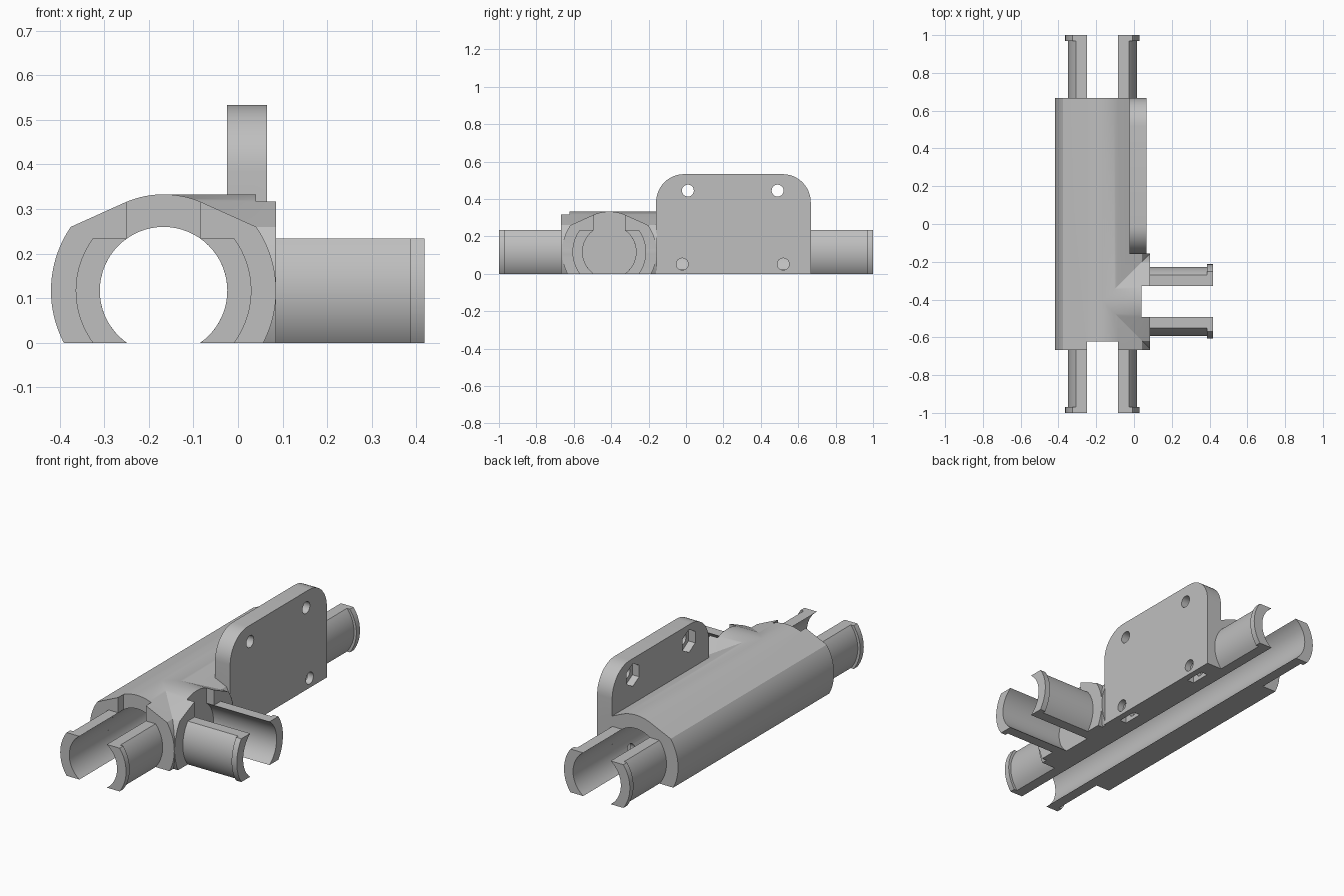
import bpy, bmesh
from math import asin, pi, sin, cos, radians
from mathutils import Vector

cube = bpy.data.objects.get("Cube")
if cube:
    bpy.data.objects.remove(cube)

grey = bpy.data.materials.new("plain grey")
grey.use_nodes = True
grey.diffuse_color = (0.52, 0.52, 0.52, 1)
grey.node_tree.nodes["Principled BSDF"].inputs["Base Color"].default_value = grey.diffuse_color

# Shared dimensions
ZC, XC, YC = 0.117, -0.167, -0.41     # tube height, main tube x, branch tube y
BORE, SHANK, LIP, OUTER, CROWN = 0.143, 0.183, 0.197, 0.2525, 0.216
END, SIDE = 0.667, 0.085              # ends of the main body and the branch body
SLOT, STEP = 0.083, 0.045             # slot half width and depth
LOW = -0.03                           # stock trimmed away at the floor


def arc(radius, start, end, n=24, centre=(0, 0)):
    return [(centre[0] + radius * cos(start + (end - start) * i / n),
             centre[1] + radius * sin(start + (end - start) * i / n)) for i in range(n + 1)]


def prism(name, profile, axis, start, end, centre=(0, 0)):
    """Extrude a 2D profile (sideways, up) along the x or y axis."""
    bm = bmesh.new()
    rings = []
    for t in (start, end):
        ring = []
        for u, v in profile:
            u, v = u + centre[0], v + centre[1]
            ring.append(bm.verts.new((t, u, v) if axis == "x" else (u, t, v)))
        rings.append(ring)
        bm.faces.new(ring)
    for i in range(len(profile)):
        j = (i + 1) % len(profile)
        bm.faces.new((rings[0][i], rings[0][j], rings[1][j], rings[1][i]))
    bmesh.ops.recalc_face_normals(bm, faces=bm.faces)
    mesh = bpy.data.meshes.new(name)
    bm.to_mesh(mesh)
    bm.free()
    mesh.materials.append(grey)
    obj = bpy.data.objects.new(name, mesh)
    bpy.context.collection.objects.link(obj)
    return obj


def box(name, low, high):
    (x0, y0, z0), (x1, y1, z1) = low, high
    return prism(name, [(y0, z0), (y1, z0), (y1, z1), (y0, z1)], "x", x0, x1)


def select(obj):
    bpy.ops.object.select_all(action="DESELECT")
    obj.select_set(True)
    bpy.context.view_layer.objects.active = obj


def combine(obj, tool, operation="DIFFERENCE"):
    mod = obj.modifiers.new("combine", "BOOLEAN")
    mod.operation, mod.solver, mod.object = operation, "EXACT", tool
    select(obj)
    bpy.ops.object.modifier_apply(modifier=mod.name)
    bpy.data.objects.remove(tool)


def smooth(obj):
    select(obj)
    bpy.ops.object.shade_smooth_by_angle(angle=radians(22))


# Housing: round sides, sloped shoulders and a round crown
bottom = asin((LOW - ZC) / OUTER)
shoulder = asin(BORE / OUTER)
crown = asin(SLOT / CROWN)
section = (arc(OUTER, bottom, shoulder) + arc(CROWN, pi / 2 - crown, pi / 2 + crown, 16)
           + arc(OUTER, pi - shoulder, pi - bottom))
body = prism("connector_body", section, "y", -END, END, (XC, ZC))
combine(body, prism("branch_body", section, "x", XC, SIDE, (YC, ZC)), "UNION")
combine(body, box("plate_clearance", (0.06, -0.155, -1), (1, 1, 1)))

# Upright mounting plate with rounded top corners
P0, P1, PY, PTOP, PR = -0.025, 0.065, -0.16, 0.533, 0.15
outline = ([(PY, LOW), (END, LOW)]
           + arc(PR, 0, pi / 2, 12, (END - PR, PTOP - PR))
           + arc(PR, pi / 2, pi, 12, (PY + PR, PTOP - PR)))
combine(body, prism("mounting_plate", outline, "x", P0, P1), "UNION")

# Tube bores
circle = arc(BORE, 0, 2 * pi, 64)[:-1]
combine(body, prism("main_bore", circle, "y", -1.2, 1.2, (XC, ZC)))
combine(body, prism("branch_bore", circle, "x", SIDE - STEP, 0.6, (YC, ZC)))

# Slots in the roof at the front and side openings
combine(body, box("front_slot", (XC - SLOT, -0.8, 0.2), (XC + SLOT, STEP - END, 0.5)))
combine(body, box("side_slot", (SIDE - STEP, YC - SLOT, 0.2), (0.5, YC + SLOT, 0.5)))

# Screw holes with hexagonal nut recesses above and nut slots below
hole = arc(0.032, 0, 2 * pi, 24)[:-1]
hexagon = arc(0.062, pi / 6, pi / 6 + 2 * pi, 6)[:-1]
for y in (0.01, 0.49):
    combine(body, prism("upper_hole", hole, "x", -0.2, 0.2, (y, 0.445)))
    combine(body, prism("nut_recess", hexagon, "x", -0.1, 0.015, (y, 0.445)))
for y in (-0.02, 0.52):
    combine(body, prism("lower_hole", hole, "x", -0.06, 0.2, (y, 0.052)))
    combine(body, box("nut_slot", (-0.01, y - 0.055, -0.1), (0.03, y + 0.055, 0.11)))

# Flat floor
combine(body, box("floor_trim", (-2, -2, -1), (2, 2, 0)))
smooth(body)


# Split spring clips: a shank and an end lip on each side of each opening
def clip(name, axis, root, tip, centre):
    neck = tip - 0.031 * (1 if tip > root else -1)
    inner = asin(ZC / BORE)
    for side, label in ((1, "a"), (-1, "b")):
        for part, radius, start, end in (("shank", SHANK, root, neck), ("lip", LIP, neck, tip)):
            a = asin(ZC / radius)
            shell = arc(radius, -a, a) + arc(BORE, inner, -inner)
            shell = [(side * u, v) for u, v in shell]
            smooth(prism(f"{name}_{part}_{label}", shell, axis, start, end, centre))


clip("front_clip", "y", -END, -1, (XC, ZC))
clip("back_clip", "y", END, 1, (XC, ZC))
clip("side_clip", "x", SIDE, 0.418, (YC, ZC))
